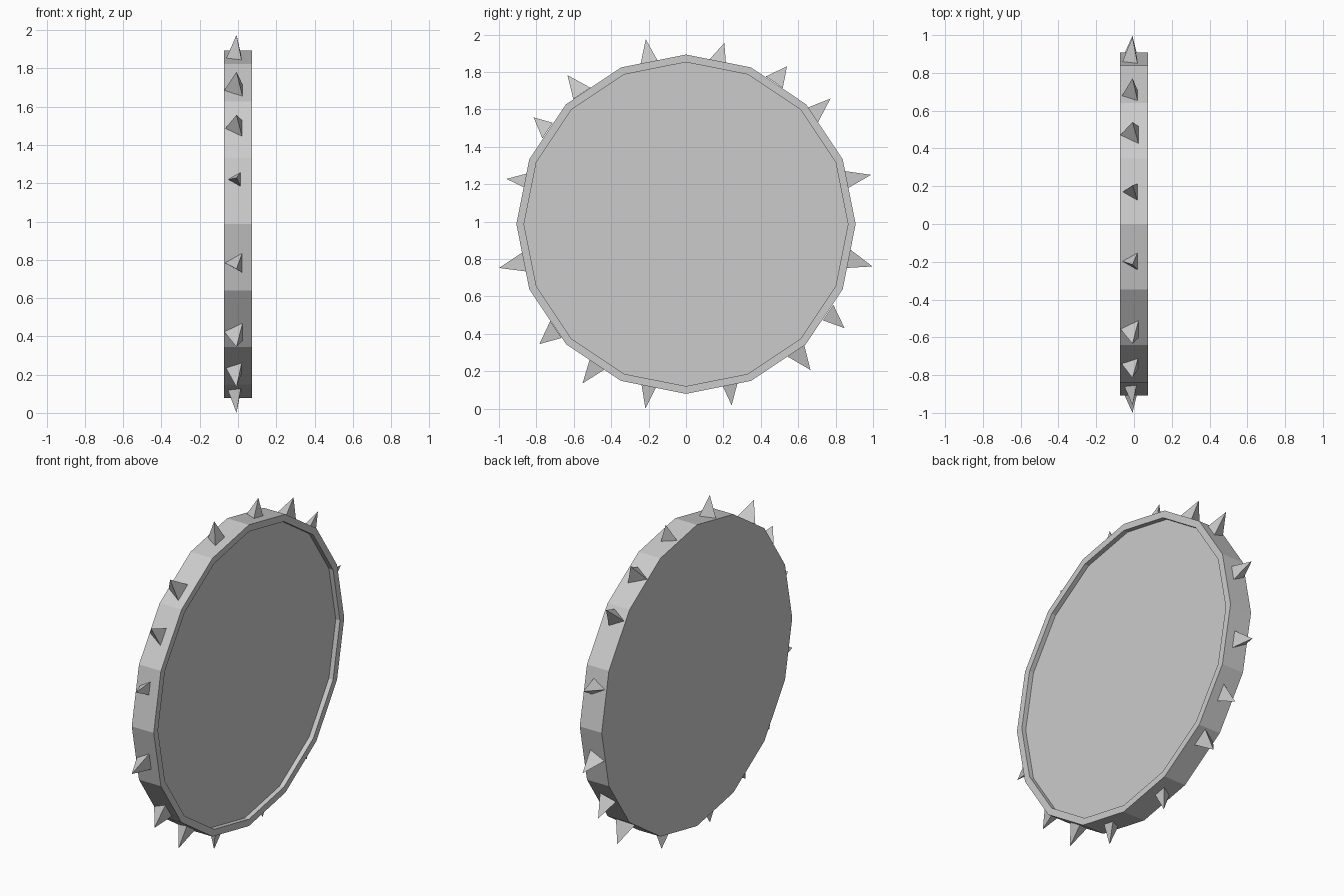
import bpy, bmesh
from math import sin, cos, pi
from mathutils import Vector

if "Cube" in bpy.data.objects:
    bpy.data.objects.remove(bpy.data.objects["Cube"])

N, R, R_IN, ZC, HALF, DEPTH = 16, 0.907, 0.866, 0.986, 0.073, 0.028


def finish(bm, name):
    bmesh.ops.recalc_face_normals(bm, faces=bm.faces[:])
    me = bpy.data.meshes.new(name)
    bm.to_mesh(me)
    bm.free()
    ob = bpy.data.objects.new(name, me)
    bpy.context.collection.objects.link(ob)
    return ob


# Sixteen-sided disc: flat on -x, shallow recessed face on +x
bm = bmesh.new()
rings = []
for x, r in ((-HALF, R), (HALF, R), (HALF, R_IN), (HALF - DEPTH, R_IN)):
    rings.append([bm.verts.new((x, r * sin(2 * pi * i / N), ZC + r * cos(2 * pi * i / N)))
                  for i in range(N)])
for a, b in zip(rings, rings[1:]):
    for i in range(N):
        j = (i + 1) % N
        bm.faces.new((a[i], a[j], b[j], b[i]))
bm.faces.new(rings[0])
bm.faces.new(rings[-1])
finish(bm, "shield_disc")

# Irregular three-sided spikes, one per rim facet: tip y, z, base y, z, base width
spikes = [
    (0.205, 1.955, 0.168, 1.857, 0.096), (0.54, 1.83, 0.475, 1.75, 0.11),
    (0.772, 1.657, 0.68, 1.57, 0.10), (0.99, 1.25, 0.86, 1.225, 0.095),
    (0.997, 0.76, 0.875, 0.80, 0.10), (0.848, 0.43, 0.765, 0.51, 0.10),
    (0.666, 0.206, 0.59, 0.305, 0.11), (0.244, 0.017, 0.237, 0.122, 0.08),
    (-0.217, 0.0, -0.2, 0.117, 0.08), (-0.553, 0.135, -0.475, 0.235, 0.10),
    (-0.784, 0.345, -0.70, 0.42, 0.11), (-1.0, 0.752, -0.863, 0.785, 0.11),
    (-0.96, 1.228, -0.852, 1.22, 0.085), (-0.815, 1.557, -0.745, 1.49, 0.10),
    (-0.634, 1.783, -0.56, 1.69, 0.11), (-0.215, 1.975, -0.198, 1.853, 0.096),
]
for k, (ty, tz, by, bz, w) in enumerate(spikes):
    a = 2 * pi * (k + 0.5) / N
    normal = Vector((0, sin(a), cos(a)))
    tangent = Vector((0, cos(a), -sin(a)))
    base = Vector((-0.008, by, bz)) - normal * 0.006
    side = Vector((w * 0.87 / 3, 0, 0))
    bm = bmesh.new()
    tip = bm.verts.new((-0.008, ty, tz))
    tri = [bm.verts.new(p) for p in (base - side * 2,
                                     base + side + tangent * w / 2,
                                     base + side - tangent * w / 2)]
    bm.faces.new(tri)
    for i in range(3):
        bm.faces.new((tri[i], tri[(i + 1) % 3], tip))
    finish(bm, f"rim_spike_{k + 1}")
